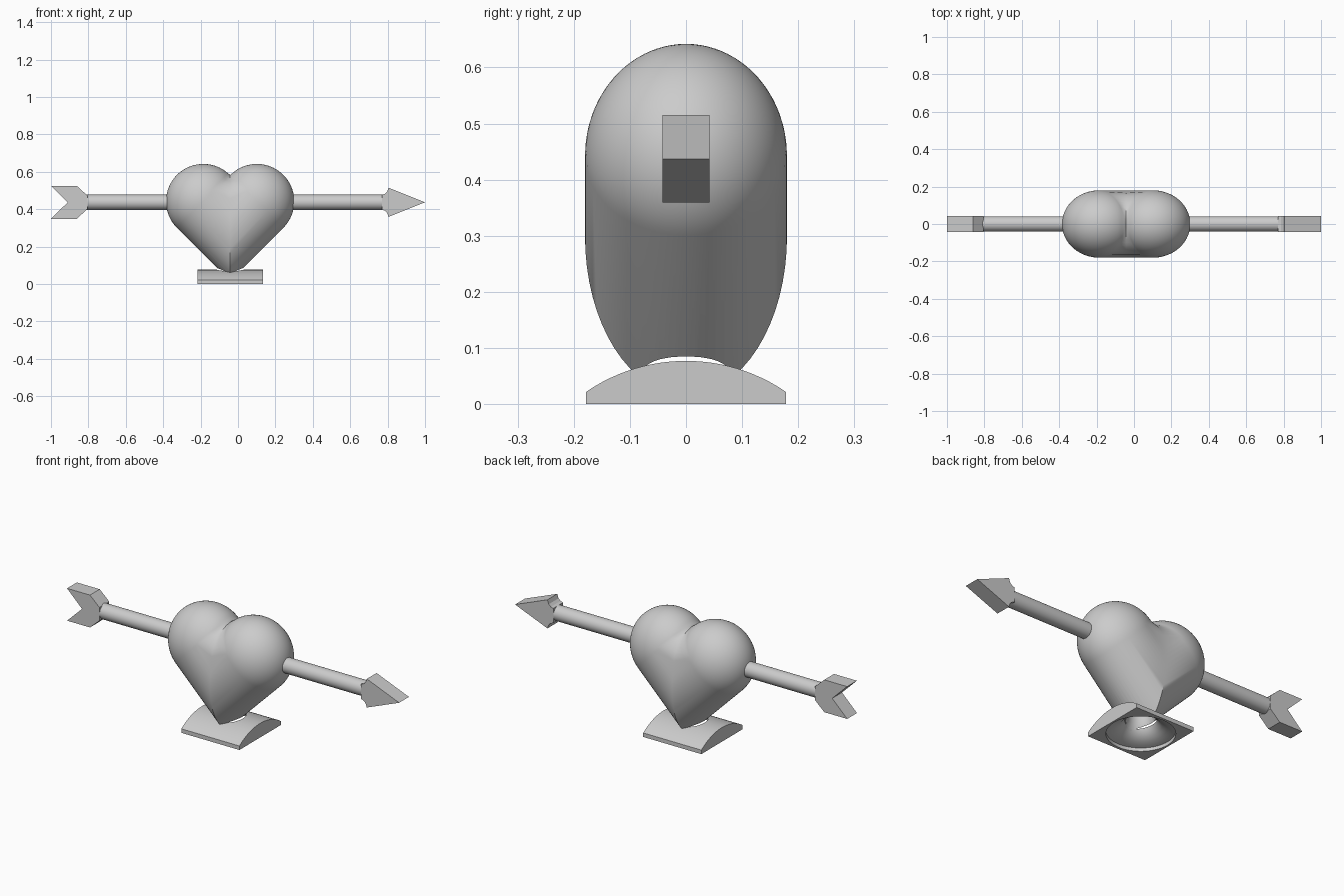
import bpy, bmesh, math
from mathutils import Matrix, Vector

cube = bpy.data.objects.get("Cube")
if cube:
    bpy.data.objects.remove(cube, do_unlink=True)

grey = bpy.data.materials.new("plain grey")
grey.use_nodes = True
grey.diffuse_color = (0.6, 0.6, 0.6, 1)
grey.node_tree.nodes["Principled BSDF"].inputs["Base Color"].default_value = (0.6, 0.6, 0.6, 1)

MID = -0.042       # x of the heart's middle plane
AXIS = 0.437       # height of the arrow
LOBE = 0.2         # lobe radius


def finish(bm, name):
    bmesh.ops.recalc_face_normals(bm, faces=bm.faces)
    mesh = bpy.data.meshes.new(name)
    bm.to_mesh(mesh)
    bm.free()
    mesh.materials.append(grey)
    obj = bpy.data.objects.new(name, mesh)
    bpy.context.collection.objects.link(obj)
    return obj


def smooth(obj, angle=30):
    bpy.ops.object.select_all(action='DESELECT')
    obj.select_set(True)
    bpy.context.view_layer.objects.active = obj
    bpy.ops.object.shade_smooth_by_angle(angle=math.radians(angle))


def lathe(profile, steps=64):
    """Spin (radius, z) points about the z axis."""
    bm = bmesh.new()
    verts = [bm.verts.new((r, 0, z)) for r, z in profile]
    edges = [bm.edges.new(pair) for pair in zip(verts, verts[1:])]
    bmesh.ops.spin(bm, geom=verts + edges, axis=(0, 0, 1), cent=(0, 0, 0),
                   angle=math.tau, steps=steps)
    bmesh.ops.remove_doubles(bm, verts=bm.verts, dist=1e-5)
    return bm


def prism(points, direction, name):
    """Extrude a flat outline along a direction."""
    bm = bmesh.new()
    face = bm.faces.new([bm.verts.new(p) for p in points])
    grown = bmesh.ops.extrude_face_region(bm, geom=[face], use_keep_orig=True)
    bmesh.ops.translate(bm, vec=direction,
                        verts=[v for v in grown["geom"] if isinstance(v, bmesh.types.BMVert)])
    return finish(bm, name)


# Heart: a diagonal capsule cut at the middle plane, then mirrored
dome = [(LOBE * math.sin(a), LOBE * math.cos(a))
        for a in (i * math.pi / 48 for i in range(25))]
bm = lathe(dome + [(LOBE, -0.5), (0, -0.5)])
bm.transform(Matrix.Translation((0.143, 0, 0.442))
             @ Matrix.Diagonal((1, 0.9, 1, 1)) @ Matrix.Rotation(math.pi / 4, 4, 'Y'))
bmesh.ops.bisect_plane(bm, geom=bm.verts[:] + bm.edges[:] + bm.faces[:], dist=1e-5,
                       plane_co=(0, 0, 0), plane_no=(1, 0, 0), clear_inner=True)
twin = bmesh.ops.duplicate(bm, geom=bm.verts[:] + bm.edges[:] + bm.faces[:])["geom"]
for v in twin:
    if isinstance(v, bmesh.types.BMVert):
        v.co.x *= -1
bmesh.ops.remove_doubles(bm, verts=bm.verts, dist=1e-4)
# Soften the valley between the lobes
for _ in range(4):
    valley = [v for v in bm.verts if abs(v.co.x) < 0.03 and v.co.z > 0.4]
    bmesh.ops.smooth_vert(bm, verts=valley, factor=0.5,
                          use_axis_x=False, use_axis_y=True, use_axis_z=True)
bmesh.ops.translate(bm, verts=bm.verts, vec=(MID, 0, 0))
heart = finish(bm, "heart")

# Base: an arched block
R, half = 0.315, 0.178
arch = [Vector((MID - 0.175, half * t, math.sqrt(R * R - (half * t) ** 2) - R + 0.077))
        for t in (1 - i / 12 for i in range(25))]
outline = [(MID - 0.175, half, 0)] + arch + [(MID - 0.175, -half, 0)]
base = prism(outline, (0.35, 0, 0), "base")

# Flared recess under the base, running up into the heart
funnel = [(0, -0.02), (0.165, -0.02), (0.165, 0.018), (0.15, 0.021), (0.125, 0.028),
          (0.1, 0.042), (0.08, 0.062), (0.066, 0.09), (0.06, 0.13), (0, 0.13)]
bm = lathe(funnel)
bmesh.ops.translate(bm, verts=bm.verts, vec=(MID, 0, 0))
cutter = finish(bm, "recess_cutter")
cutter.hide_render = True
for part in (heart, base):
    mod = part.modifiers.new("recess", 'BOOLEAN')
    mod.operation, mod.solver, mod.object = 'DIFFERENCE', 'EXACT', cutter
    bpy.context.view_layer.objects.active = part
    bpy.ops.object.modifier_apply(modifier=mod.name)
    smooth(part)
bpy.data.objects.remove(cutter, do_unlink=True)

# Arrow shaft
bm = bmesh.new()
bmesh.ops.create_cone(bm, cap_ends=True, segments=48, radius1=0.041, radius2=0.041, depth=1.61,
                      matrix=Matrix.Translation((-0.005, 0, AXIS))
                      @ Matrix.Rotation(math.pi / 2, 4, 'Y'))
smooth(finish(bm, "arrow_shaft"))


def arrow_part(upper, name):
    """Flat plate from the upper outline, reflected about the arrow's axis."""
    lower = [(x, -z) for x, z in reversed(upper) if z > 0]
    prism([(x, -0.042, AXIS + z) for x, z in upper + lower], (0, 0.084, 0), name)


# Arrow head with a curved neck, and notched tail
arrow_part([(0.77, 0.04), (0.785, 0.045), (0.797, 0.056), (0.805, 0.078), (1, 0)], "arrow_head")
arrow_part([(-0.91, 0), (-1, 0.088), (-0.862, 0.088), (-0.805, 0.036)], "arrow_tail")
